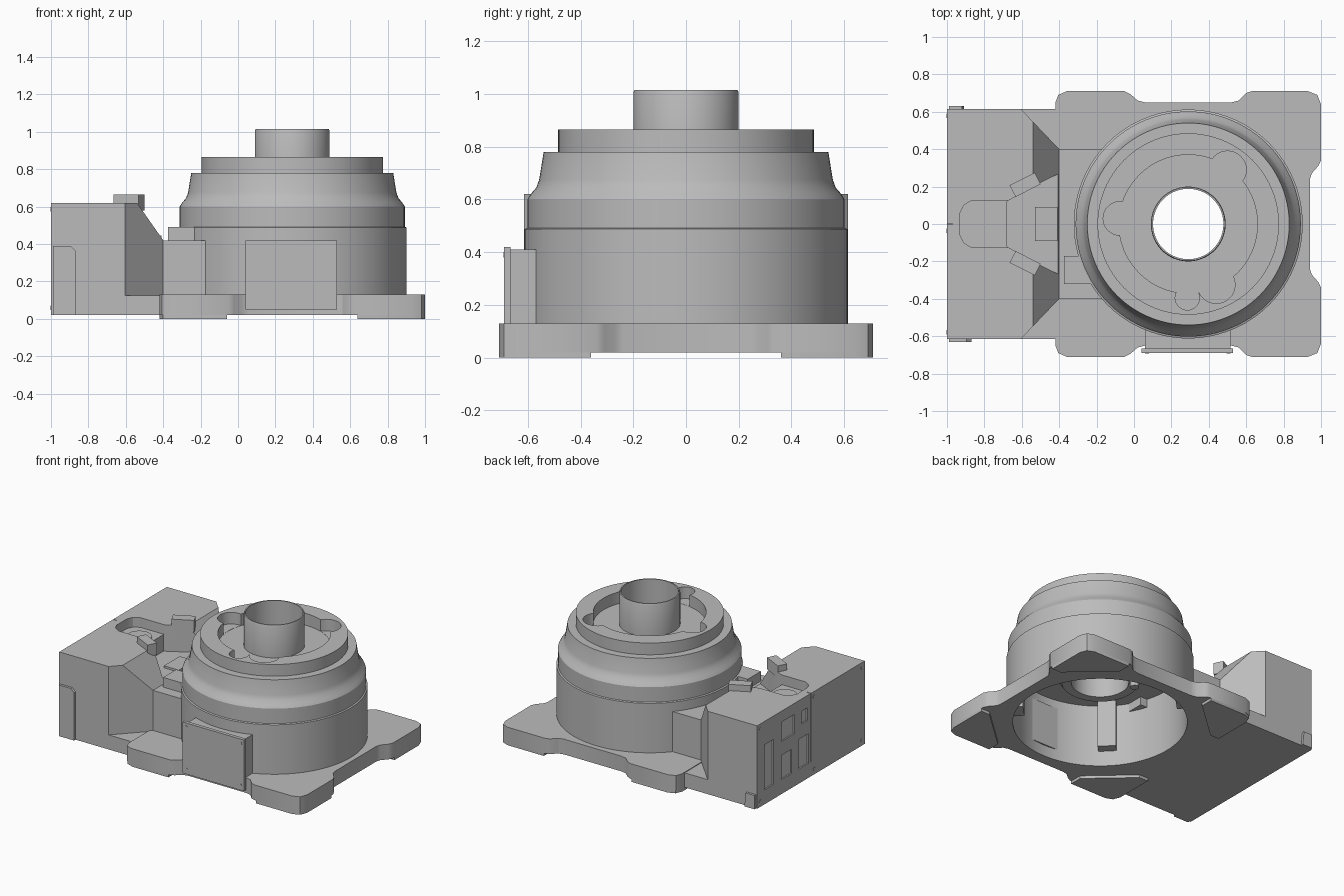
import bpy, bmesh, math
from mathutils import Matrix, Vector

if "Cube" in bpy.data.objects:
    bpy.data.objects.remove(bpy.data.objects["Cube"])


def material(name, value):
    m = bpy.data.materials.new(name)
    m.use_nodes = True
    col = (value, value, value, 1)
    m.diffuse_color = col
    m.node_tree.nodes["Principled BSDF"].inputs["Base Color"].default_value = col
    return m


GREY = material("casting grey", 0.5)
LIGHT = material("light grey", 0.62)
CX = 0.29  # turret axis


def finish(name, bm, mat=GREY):
    bmesh.ops.recalc_face_normals(bm, faces=bm.faces)
    me = bpy.data.meshes.new(name)
    bm.to_mesh(me)
    bm.free()
    me.materials.append(mat)
    ob = bpy.data.objects.new(name, me)
    bpy.context.collection.objects.link(ob)
    return ob


def prism(name, pts, lo, hi, axis="z", mat=GREY):
    """Extrude an outline along z, or an x-z outline along y."""
    bm = bmesh.new()
    place = (lambda a, b: (a, b, lo)) if axis == "z" else (lambda a, b: (a, lo, b))
    face = bm.faces.new([bm.verts.new(place(*p)) for p in pts])
    geo = bmesh.ops.extrude_face_region(bm, geom=[face])["geom"]
    shift = Vector((0, 0, hi - lo)) if axis == "z" else Vector((0, hi - lo, 0))
    bmesh.ops.translate(bm, verts=[v for v in geo if isinstance(v, bmesh.types.BMVert)], vec=shift)
    return finish(name, bm, mat)


def box(name, x, y, z, mat=GREY):
    return prism(name, [(x[0], y[0]), (x[1], y[0]), (x[1], y[1]), (x[0], y[1])], *z, mat=mat)


def circle(cx, cy, r, n=48):
    return [(cx + r * math.cos(math.tau * i / n), cy + r * math.sin(math.tau * i / n)) for i in range(n)]


def mirror_y(pts):
    """Close a half outline given for +y by mirroring it to -y."""
    return pts + [(x, -y) for x, y in reversed(pts)]


def rod(name, start, direction, r, length, n=16, mat=GREY):
    bm = bmesh.new()
    d = Vector(direction).normalized()
    rot = d.to_track_quat("Z", "Y").to_matrix().to_4x4()
    mid = Matrix.Translation(Vector(start) + d * length / 2)
    bmesh.ops.create_cone(bm, cap_ends=True, segments=n, radius1=r, radius2=r, depth=length, matrix=mid @ rot)
    return finish(name, bm, mat)


def cut(ob, *cutters):
    for c in cutters:
        mod = ob.modifiers.new("cut", "BOOLEAN")
        mod.operation, mod.solver, mod.object = "DIFFERENCE", "EXACT", c
        bpy.context.view_layer.objects.active = ob
        bpy.ops.object.modifier_apply(modifier=mod.name)
        bpy.data.objects.remove(c)


def lathe(name, profile, steps=96):
    bm = bmesh.new()
    rings = []
    for i in range(steps):
        a = math.tau * i / steps
        rings.append([bm.verts.new((CX + r * math.cos(a), r * math.sin(a), z)) for r, z in profile])
    n = len(profile)
    for i in range(steps):
        p, q = rings[i], rings[(i + 1) % steps]
        for j in range(n):
            k = (j + 1) % n
            bm.faces.new((p[j], q[j], q[k], p[k]))
    return finish(name, bm)


# Base plate with rounded corners, side notches and a round opening
plate = prism("base_plate", mirror_y([
    (-0.42, 0.62), (-0.42, 0.65), (-0.405, 0.69), (-0.36, 0.71), (-0.05, 0.71), (-0.02, 0.695),
    (0.02, 0.66), (0.06, 0.65), (0.52, 0.65), (0.56, 0.66), (0.6, 0.7), (0.63, 0.71),
    (0.93, 0.71), (0.98, 0.69), (1, 0.64), (1, 0.34), (0.985, 0.31), (0.95, 0.27), (0.94, 0.24)]), 0.02, 0.13)
cut(plate, prism("opening_cutter", circle(CX, 0, 0.57, 96), 0, 0.2))

# Mounting pads under the four corners
pad = [(0.64, 0.71), (0.93, 0.71), (0.98, 0.69), (1, 0.64), (1, 0.36), (0.93, 0.36), (0.64, 0.62)]
for side, sx in (("left", 1), ("right", -1)):
    for end, sy in (("back", 1), ("front", -1)):
        prism(f"mounting_pad_{side}_{end}", [(CX + sx * (x - CX), y * sy) for x, y in pad], 0, 0.022)

# Turret shell, hollow from below, with top recess and through tube
turret = lathe("turret", [
    (0.57, 0.12), (0.612, 0.12), (0.612, 0.488), (0.602, 0.492), (0.602, 0.6), (0.588, 0.622),
    (0.568, 0.645), (0.557, 0.675), (0.54, 0.78), (0.485, 0.78), (0.485, 0.865), (0.37, 0.865),
    (0.37, 0.78), (0.2, 0.78), (0.2, 1.005), (0.196, 1.015), (0.188, 1.015), (0.188, 0.32),
    (0.25, 0.32), (0.27, 0.35), (0.27, 0.47), (0.57, 0.47)])
lobes = [(-0.075, 0.03, 0.09), (0.5, 0.29, 0.1), (0.285, -0.395, 0.065), (0.44, -0.325, 0.1)]
cut(turret, *[prism("lobe_cutter", circle(x, y, r, 32), 0.781, 0.9) for x, y, r in lobes])

# Inner ribs and stop pegs
for i in range(4):
    a = math.radians(45 + 90 * i)
    c, s = math.cos(a), math.sin(a)
    corners = [(0.5, -0.06), (0.58, -0.06), (0.58, 0.06), (0.5, 0.06)]
    prism(f"inner_rib_{i}", [(CX + u * c - v * s, u * s + v * c) for u, v in corners], 0.13, 0.48)
for i, a in enumerate((math.radians(60), math.radians(130))):
    rod(f"stop_peg_{i}", (CX + 0.23 * math.cos(a), 0.23 * math.sin(a), 0.26), (0, 0, 1), 0.03, 0.1)

# Front access cover with screws
box("cover_housing", (0.06, 0.515), (-0.67, -0.56), (0.1, 0.41))
box("access_cover", (0.04, 0.53), (-0.69, -0.665), (0.05, 0.42))
for x in (0.07, 0.505):
    for z in (0.085, 0.39):
        rod("cover_screw", (x, -0.688, z), (0, -1, 0), 0.011, 0.005, 12)

# Rear connection housing with sloped shoulders and cable channel
box("rear_tray", (-1, -0.4), (-0.615, 0.615), (0.02, 0.125))
housing = prism("rear_housing", mirror_y([(-0.97, 0.615), (-0.605, 0.615), (-0.4, 0.4)]), 0.022, 0.62)
cut(housing,
    prism("slope_cutter", [(-0.54, 0.62), (-0.54, 0.7), (-0.3, 0.7), (-0.3, 0.42), (-0.4, 0.42)], -0.8, 0.8, "y"),
    prism("channel_cutter", mirror_y([(-0.68, 0.12), (-0.54, 0.2), (-0.4, 0.27), (-0.3, 0.3)]), 0.43, 0.8),
    prism("slot_cutter", mirror_y([(-0.93, 0.06), (-0.91, 0.1), (-0.87, 0.125), (-0.67, 0.125)]), 0.55, 0.8))
rod("slot_plug", (-0.79, 0, 0.54), (0, 0, 1), 0.083, 0.016, 32)
box("channel_plate", (-0.53, -0.41), (-0.09, 0.09), (0.42, 0.445))
prism("neck", mirror_y([(-0.45, 0.4), (-0.155, 0.4), (-0.22, 0.3), (-0.265, 0.2), (-0.295, 0.08)]), 0.12, 0.42)
box("neck_block", (-0.375, -0.2), (-0.32, -0.17), (0.41, 0.49))

# Angled clips beside the channel
for side, sy in (("back", 1), ("front", -1)):
    c, s = math.cos(0.47), math.sin(0.47)
    corners = [(-0.075, -0.035), (0.075, -0.035), (0.075, 0.035), (-0.075, 0.035)]
    prism(f"clip_{side}", [(-0.582 + u * c - v * s, sy * (0.21 + u * s + v * c)) for u, v in corners], 0.58, 0.665)

# Side covers of the rear housing
prism("side_cover_front", [(-0.99, 0.02), (-0.87, 0.02), (-0.87, 0.365), (-0.895, 0.39), (-0.99, 0.39)],
      -0.632, -0.61, "y")
prism("side_cover_back", [(-0.99, 0.02), (-0.91, 0.02), (-0.92, 0.12), (-0.99, 0.12)], 0.61, 0.632, "y")

# Connector panels with recessed ports and corner screws
panel = box("connector_panel", (-1, -0.968), (0.003, 0.615), (0.022, 0.62))
ports = [((0.43, 0.53), (0.11, 0.45)), ((0.19, 0.335), (0.4, 0.54)), ((0.22, 0.335), (0.07, 0.3)),
         ((0.03, 0.145), (0.1, 0.34)), ((0.04, 0.11), (0.44, 0.53))]
for y, z in ports:
    cut(panel, box("port_cutter", (-1.1, -0.98), y, z))
    box("port_insert", (-0.99, -0.972), y, z, LIGHT)
box("blank_panel", (-1, -0.968), (-0.615, -0.003), (0.022, 0.62))
for y in (-0.58, -0.035, 0.58):
    for z in (0.06, 0.585):
        rod("panel_screw", (-0.998, y, z), (-1, 0, 0), 0.012, 0.004, 12)

# Smooth curved surfaces, keep edges sharp
bpy.ops.object.select_all(action="DESELECT")
for ob in bpy.context.scene.objects:
    if ob.type == "MESH":
        ob.select_set(True)
        bpy.context.view_layer.objects.active = ob
bpy.ops.object.shade_smooth_by_angle(angle=math.radians(30))
